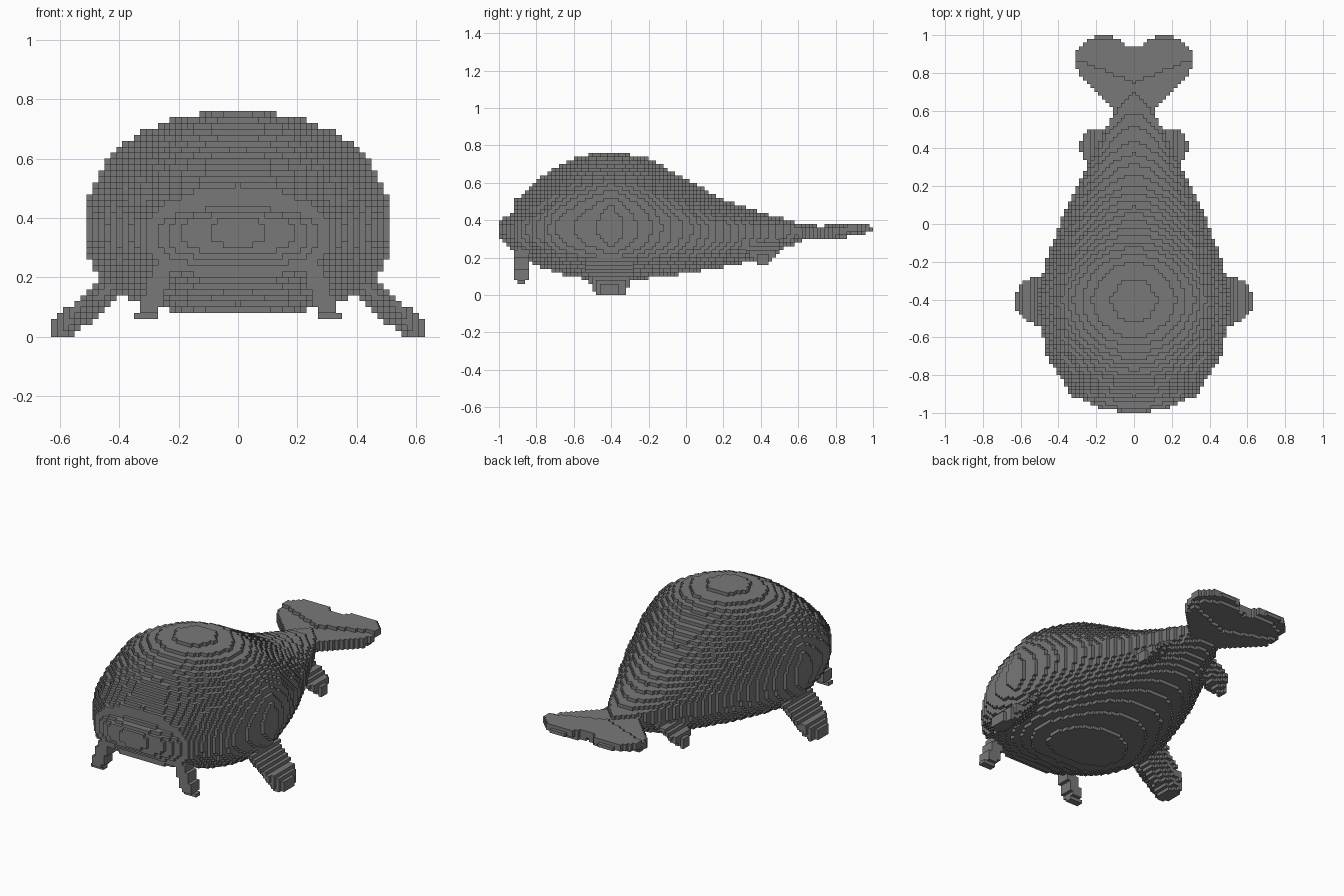
import bpy
import bmesh

default_cube = bpy.data.objects.get("Cube")
if default_cube:
    bpy.data.objects.remove(default_cube, do_unlink=True)

grey = bpy.data.materials.new("stone grey")
grey.use_nodes = True
colour = (0.19, 0.19, 0.19, 1)
grey.diffuse_color = colour
grey.node_tree.nodes["Principled BSDF"].inputs["Base Color"].default_value = colour

CELL = 0.02
MIDDLE = 0.36  # height at which the body is widest

# Body stations: y, top, bottom, half width
STATIONS = [
    (-1.0, 0.40, 0.32, 0.05), (-0.97, 0.42, 0.28, 0.20),
    (-0.925, 0.44, 0.23, 0.29), (-0.91, 0.51, 0.20, 0.32),
    (-0.8, 0.61, 0.16, 0.40), (-0.7, 0.68, 0.125, 0.46),
    (-0.6, 0.73, 0.095, 0.48), (-0.5, 0.754, 0.08, 0.495),
    (-0.4, 0.757, 0.075, 0.515), (-0.3, 0.752, 0.08, 0.49),
    (-0.2, 0.73, 0.09, 0.465), (0.0, 0.62, 0.115, 0.395),
    (0.2, 0.51, 0.15, 0.305), (0.4, 0.44, 0.19, 0.20),
    (0.5, 0.415, 0.24, 0.155), (0.6, 0.385, 0.28, 0.10),
    (0.69, 0.37, 0.31, 0.03),
]


def station(y):
    for a, b in zip(STATIONS, STATIONS[1:]):
        if a[0] <= y <= b[0]:
            t = (y - a[0]) / (b[0] - a[0])
            return [p + (q - p) * t for p, q in zip(a[1:], b[1:])]
    return None


def body(x, y, z):
    section = station(y)
    if not section:
        return False
    top, bottom, half_width = section
    # The back narrows to a ridge away from the widest point; the belly stays flat
    if z > MIDDLE:
        height, power = top - MIDDLE, 2.3 - min(0.5, abs(y + 0.4))
    else:
        height, power = MIDDLE - bottom, 2.6
    return (abs(x) / half_width) ** power + (abs(z - MIDDLE) / height) ** power <= 1


def ellipse(x, y, cx, cy, rx, ry):
    return ((x - cx) / rx) ** 2 + ((y - cy) / ry) ** 2 <= 1


def paddle(x, y, z, cx, cy, rx, ry, top, depth):
    """Oval fin with a flat upper side and a keeled lower side."""
    if not ellipse(x, y, cx, cy, rx, ry):
        return False
    keel = top - depth * (1 - ((y - cy) / ry) ** 2)
    return keel < z < top or abs(z - top + CELL / 2) < CELL / 2


def side_fin(x, y, z):
    return paddle(x, y, z, 0.46, -0.405, 0.17, 0.135, 0.235 - 0.9 * (x - 0.42), 0.115)


def rear_fin(x, y, z):
    return paddle(x, y, z, 0.19, 0.41, 0.095, 0.095, 0.31 - 0.6 * (x - 0.14), 0.07)


def front_leg(x, y, z):
    centre = 0.245 + 0.38 * (0.24 - z)
    return abs(x - centre) < 0.036 and ellipse(y, z, -0.88, 0.165, 0.042, 0.11)


def tail_fluke(x, y, z):
    x = abs(x)
    lobe = ellipse(x, y, 0.163, 0.868, 0.15, 0.13)
    wedge = 0.58 < y < 0.94 and x < min(0.08 + 0.95 * (y - 0.58), 0.27)
    if not (lobe or wedge and y < 0.93 + 0.2 * x):
        return False
    centre = 0.33 if y < 0.75 + 0.4 * x else 0.35
    rim = y > 0.8 and not ellipse(x, y, 0.12, 0.85, 0.17, 0.11)
    return centre - (0.01 if rim else 0.03) < z < centre + (0.01 if y > 0.97 else 0.03)


def mirrored(shape, side):
    return lambda x, y, z: shape(side * x, y, z)


parts = {"body": body, "tail_fluke": tail_fluke}
for name, shape in (("side_fin", side_fin), ("rear_fin", rear_fin), ("front_leg", front_leg)):
    for label, side in (("left", 1), ("right", -1)):
        parts[label + "_" + name] = mirrored(shape, side)

# Give each filled cell to the first part that contains it
owner = {}
for i in range(-32, 33):
    for j in range(100):
        for k in range(39):
            point = (i * CELL, (j + 0.5) * CELL - 1, (k + 0.5) * CELL)
            for name, shape in parts.items():
                if shape(*point):
                    owner[i, j, k] = name
                    break

# Build the exposed cell faces of each part
meshes = {name: (bmesh.new(), {}) for name in parts}


def corner(name, grid):
    bm, cache = meshes[name]
    if grid not in cache:
        i, j, k = grid
        cache[grid] = bm.verts.new(((i - 0.5) * CELL, j * CELL - 1, k * CELL))
    return cache[grid]


for cell, name in owner.items():
    for axis in range(3):
        for step in (0, 1):
            beside = list(cell)
            beside[axis] += 2 * step - 1
            if tuple(beside) in owner:
                continue
            loop = [(0, 0), (1, 0), (1, 1), (0, 1)]
            if step == 0:
                loop.reverse()
            quad = []
            for u, v in loop:
                grid = list(cell)
                grid[axis] += step
                grid[(axis + 1) % 3] += u
                grid[(axis + 2) % 3] += v
                quad.append(corner(name, tuple(grid)))
            meshes[name][0].faces.new(quad)

for name, (bm, cache) in meshes.items():
    mesh = bpy.data.meshes.new(name)
    bm.to_mesh(mesh)
    bm.free()
    mesh.materials.append(grey)
    bpy.context.collection.objects.link(bpy.data.objects.new(name, mesh))
